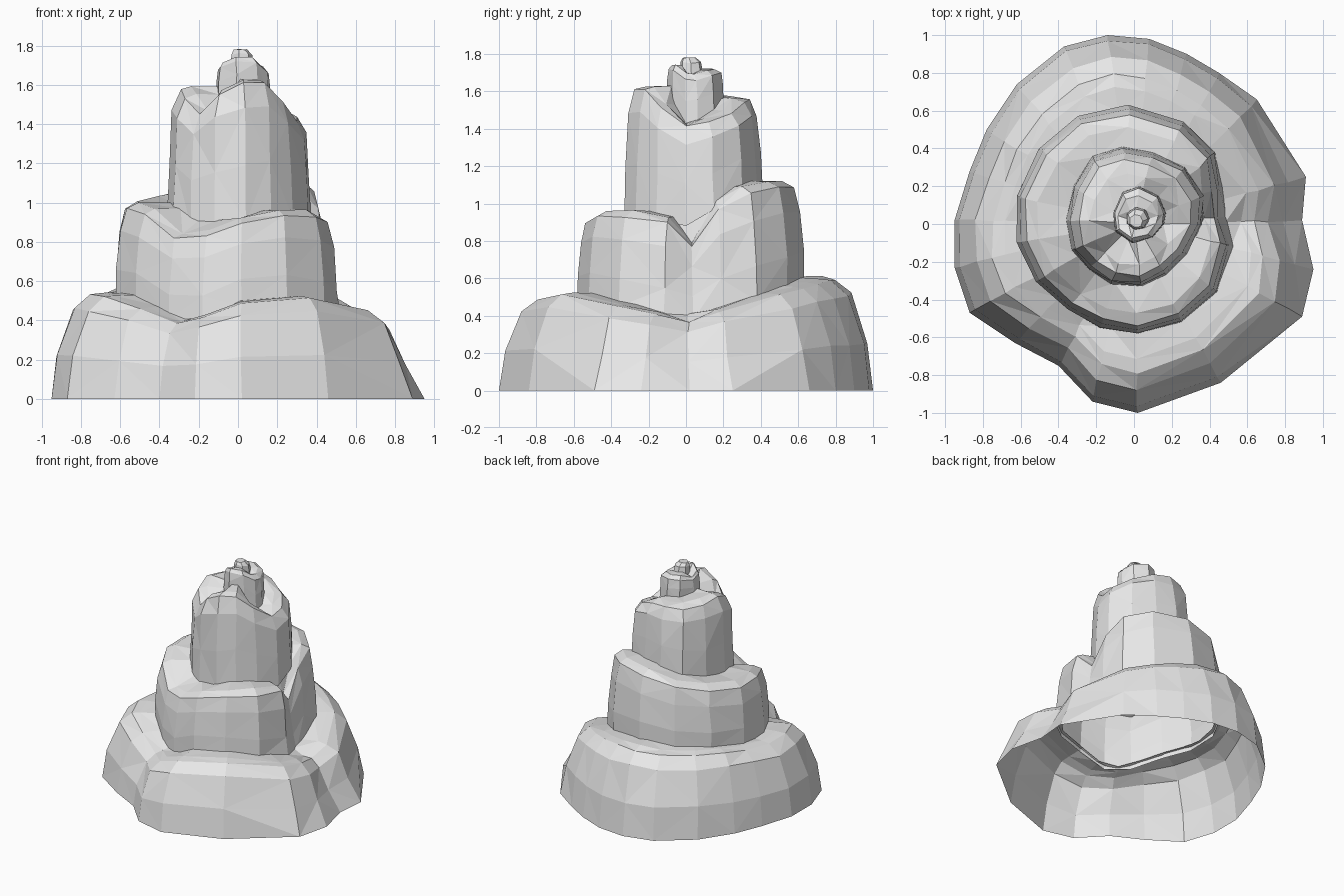
import bpy, bmesh, math, random
from mathutils import Vector

if "Cube" in bpy.data.objects:
    bpy.data.objects.remove(bpy.data.objects["Cube"], do_unlink=True)

random.seed(4)
STONE = (0.8, 0.8, 0.8, 1)
stone = bpy.data.materials.new("pale stone")
stone.use_nodes = True
stone.diffuse_color = STONE
stone.node_tree.nodes["Principled BSDF"].inputs["Base Color"].default_value = STONE


def sample(outline, x, y):
    """Point of a closed outline in the direction of (x, y)."""
    angle = math.atan2(y, x)
    for p, q in zip(outline, outline[1:] + outline[:1]):
        start = math.atan2(p[1], p[0])
        span = (math.atan2(q[1], q[0]) - start) % math.tau
        t = ((angle - start) % math.tau) / span
        if t <= 1:
            return Vector(p).lerp(Vector(q), t)


def tier(name, outline, profile, below=None, above=None, floor=0, flare=0.0, jitter=0.006):
    """Wall of (scale, height share) rings, then a ledge in to the tier above or a cap."""
    bm = bmesh.new()
    rings = [[] for _ in profile]
    ledge = []
    for x, y, rim in outline:
        base = 0
        if below:
            base = max(sample(below[0], x, y).z, below[1]) - .03
        # the flared side leans in more
        side = flare * max(0, Vector((x, y)).normalized().x) ** 4
        for k, (scale, share) in enumerate(profile):
            s = scale - (side if k else 0)
            p = Vector((x * s, y * s, base + (rim - base) * share))
            if k:
                p += Vector([random.uniform(-jitter, jitter) for _ in range(3)])
            rings[k].append(bm.verts.new(p))
        if above:
            p = sample(above, x, y) * .97
            p.z = max(rim, floor)
            ledge.append(bm.verts.new(p))
    if above:
        rings.append(ledge)
    else:
        bm.faces.new(rings[-1])
    # faceted walls, split along alternating diagonals
    n = len(outline)
    for k, (low, high) in enumerate(zip(rings, rings[1:])):
        for i in range(n):
            j = (i + 1) % n
            a, b, c, d = low[i], low[j], high[j], high[i]
            halves = ((a, b, c), (a, c, d)) if (i + k) % 2 else ((a, b, d), (b, c, d))
            for half in halves:
                bm.faces.new(half)
    mesh = bpy.data.meshes.new(name)
    bm.to_mesh(mesh)
    bm.free()
    mesh.materials.append(stone)
    bpy.context.collection.objects.link(bpy.data.objects.new(name, mesh))


# outlines: x, y and rim height, counter-clockwise
base = [(.89, .02, .37), (.91, .25, .43), (.65, .66, .52), (.45, .8, .56), (.28, .9, .58),
        (.08, .98, .6), (-.14, 1, .61), (-.37, .94, .6), (-.62, .74, .59), (-.78, .5, .57),
        (-.87, .28, .55), (-.95, .02, .53), (-.95, -.23, .54), (-.87, -.47, .53),
        (-.63, -.63, .47), (-.4, -.75, .39), (-.22, -.94, .43), (.02, -1, .5),
        (.46, -.84, .52), (.89, -.49, .46), (.95, -.24, .42)]
middle = [(.53, -.12, .93), (.49, .04, .79), (.47, .2, 1.01), (.43, .38, 1.09), (.26, .54, 1.12),
          (-.03, .63, 1.12), (-.3, .57, 1.07), (-.5, .4, 1.03), (-.62, .15, 1), (-.62, -.1, 1),
          (-.52, -.3, .97), (-.35, -.45, .84), (-.18, -.55, .86), (.02, -.58, .92),
          (.25, -.52, .96), (.44, -.36, .96)]
upper = [(.36, 0, 1.43), (.37, .15, 1.45), (.27, .3, 1.5), (.1, .38, 1.56), (-.06, .41, 1.57),
         (-.22, .36, 1.57), (-.32, .2, 1.58), (-.36, .02, 1.59), (-.33, -.14, 1.55),
         (-.24, -.24, 1.47), (-.12, -.32, 1.57), (.04, -.33, 1.63), (.17, -.27, 1.63),
         (.28, -.16, 1.53)]
crown = [(.17, .06, 1.69), (.13, .15, 1.71), (.03, .2, 1.72), (-.06, .17, 1.72),
         (-.11, .06, 1.69), (-.1, -.04, 1.71), (-.01, -.1, 1.74), (.1, -.07, 1.74),
         (.16, 0, 1.7)]
knob = [(.02 + .065 * math.cos(a), .03 + .065 * math.sin(a), 1.78)
        for a in (math.tau * i / 7 for i in range(7))]

# broad skirt with creases at the front and the side
tier("base_rock", base, [(1, 0), (.97, .42), (.88, .85), (.79, .98), (.72, 1)],
     above=middle, floor=.41, flare=.08)
# second step, rising round the back
tier("middle_rock", middle, [(1, 0), (1, .3), (.97, .7), (.92, .94), (.82, 1)],
     below=(base, .41), above=upper, floor=.91, flare=.06)
# tall column with an uneven rim
tier("upper_rock", upper, [(1, 0), (.97, .4), (.93, .8), (.82, .97), (.65, 1)],
     below=(middle, .91), above=crown, floor=1.43)
# small crown and the knob on its tip
tier("crown_rock", crown, [(1, 0), (.98, .5), (.93, .88), (.75, 1)],
     below=(upper, 1.43), above=knob, jitter=.004)
tier("tip_knob", knob, [(1, 0), (.85, .75), (.55, 1)], below=(crown, 0), jitter=.002)
